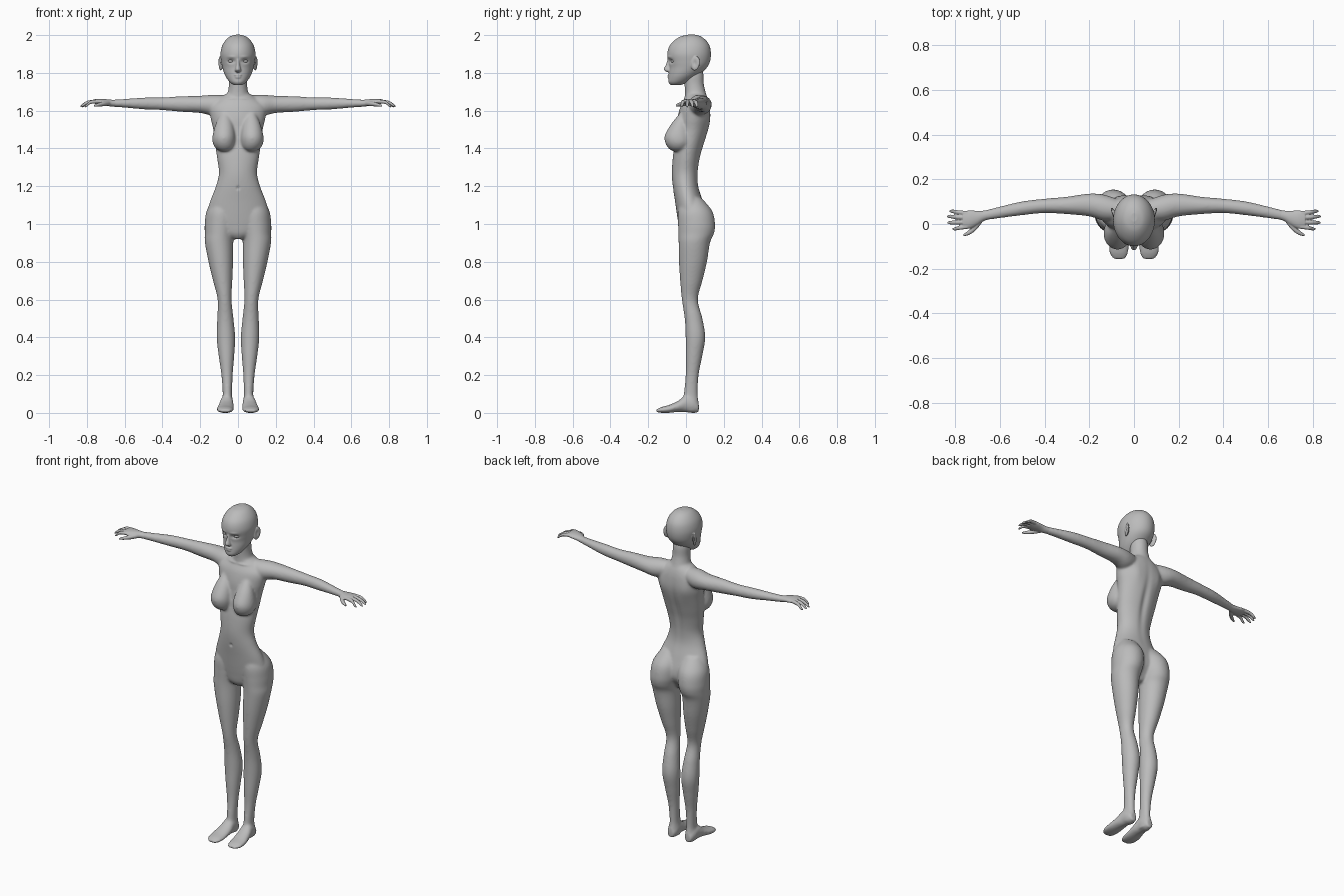
import bpy, bmesh, math
from mathutils import Matrix, Vector, Euler

skin = bpy.data.materials.new("plain_grey")
skin.diffuse_color = (0.5, 0.5, 0.5, 1)


def spline(rows, steps=6):
    """Catmull-Rom resampling of cross-section rows."""
    out = []
    for i in range(len(rows) - 1):
        a, b, c, d = (rows[max(0, min(len(rows) - 1, i + k))] for k in (-1, 0, 1, 2))
        for s in range(steps):
            t = s / steps
            out.append([0.5 * (2 * q + (r - p) * t + (2 * p - 5 * q + 4 * r - w) * t * t
                               + (3 * q - p - 3 * r + w) * t ** 3)
                        for p, q, r, w in zip(a, b, c, d)])
    return out + [list(rows[-1])]


def loft(bm, axis, rows, sides=(1,), n=40):
    """Elliptical sections (position, centre, half width, low, high) along an axis."""
    for side in sides:
        rings = []
        for t, c, r, lo, hi in spline(rows):
            ring = []
            for k in range(n):
                a = 2 * math.pi * k / n
                u = c + r * math.cos(a)
                v = (lo + hi) / 2 + (hi - lo) / 2 * math.sin(a)
                x, y, z = {"x": (t, u, v), "y": (u, t, v), "z": (u, v, t)}[axis]
                ring.append(bm.verts.new((x * side, y, z)))
            rings.append(ring)
        for p, q in zip(rings, rings[1:]):
            for k in range(n):
                bm.faces.new((p[k], p[(k + 1) % n], q[(k + 1) % n], q[k]))
        bm.faces.new(rings[0])
        bm.faces.new(rings[-1])


def ball(bm, centre, radii, rot=(0, 0, 0), sides=(1,)):
    for s in sides:
        m = (Matrix.Diagonal((s, 1, 1, 1)) @ Matrix.Translation(centre)
             @ Euler(rot).to_matrix().to_4x4() @ Matrix.Diagonal((*radii, 1)))
        bmesh.ops.create_uvsphere(bm, u_segments=32, v_segments=20, radius=1, matrix=m)


def finish(name, bm, voxel=0, smooth=0, dents=()):
    """Fuse overlapping volumes into one skin, then press or raise soft spots."""
    bmesh.ops.recalc_face_normals(bm, faces=bm.faces)
    me = bpy.data.meshes.new(name)
    bm.to_mesh(me)
    bm.free()
    ob = bpy.data.objects.new(name, me)
    bpy.context.collection.objects.link(ob)
    if voxel:
        mod = ob.modifiers.new("fuse", "REMESH")
        mod.mode = "VOXEL"
        mod.voxel_size = voxel
        mod = ob.modifiers.new("soften", "SMOOTH")
        mod.factor = 0.5
        mod.iterations = smooth
        bpy.context.view_layer.update()
        dg = bpy.context.evaluated_depsgraph_get()
        me = bpy.data.meshes.new_from_object(ob.evaluated_get(dg))
        ob.modifiers.clear()
        ob.data = me
        me.name = name
    for v in me.vertices:
        move = Vector()
        for c, r, off in dents:
            d = sum(((p - q) / w) ** 2 for p, q, w in
                    zip((abs(v.co.x), v.co.y, v.co.z), c, r))
            if d < 9:
                move += Vector(off) * math.exp(-d)
        if v.co.x < 0:
            move.x = -move.x
        v.co += move
    me.materials.clear()
    me.materials.append(skin)
    me.shade_smooth()
    return ob


BOTH = (1, -1)

# Body: torso, neck, breasts, legs, feet and arms fused
bm = bmesh.new()
loft(bm, "z", [
    (.92, 0, .03, -.01, .06), (.95, 0, .10, -.03, .08), (1.0, 0, .16, -.04, .11),
    (1.05, 0, .165, -.048, .11), (1.12, 0, .148, -.058, .09), (1.2, 0, .117, -.07, .066),
    (1.27, 0, .101, -.075, .064), (1.35, 0, .111, -.07, .076), (1.42, 0, .121, -.06, .096),
    (1.5, 0, .131, -.05, .12), (1.56, 0, .145, -.045, .13), (1.62, 0, .15, -.03, .127),
    (1.66, 0, .11, -.01, .118), (1.69, 0, .06, 0, .105)])
loft(bm, "z", [
    (1.62, 0, .08, 0, .115), (1.67, 0, .068, -.006, .112), (1.70, 0, .054, -.006, .104),
    (1.74, 0, .048, -.008, .095), (1.79, 0, .048, -.012, .093), (1.83, 0, .04, -.01, .085)])
loft(bm, "z", [
    (1.385, .07, .02, -.07, -.01), (1.40, .071, .046, -.092, .01), (1.43, .074, .06, -.110, .03),
    (1.47, .074, .06, -.112, .03), (1.53, .072, .046, -.078, .015),
    (1.59, .07, .02, -.03, .005)], BOTH)
loft(bm, "z", [
    (.01, .056, .028, -.01, .064), (.05, .056, .03, -.02, .068), (.1, .056, .025, -.012, .062),
    (.2, .058, .03, -.002, .067), (.3, .061, .041, -.002, .086), (.4, .064, .049, -.002, .102),
    (.5, .067, .043, -.007, .087), (.6, .071, .037, -.022, .063), (.7, .081, .051, -.031, .087),
    (.8, .091, .065, -.037, .111), (.9, .1, .075, -.039, .127), (.95, .097, .079, -.04, .148),
    (1.0, .092, .084, -.042, .154), (1.07, .086, .08, -.042, .138),
    (1.14, .075, .05, -.02, .08)], BOTH)
loft(bm, "y", [
    (-.157, .066, .026, .004, .018), (-.13, .068, .042, 0, .031), (-.09, .068, .045, 0, .042),
    (-.04, .063, .041, .005, .065), (0, .06, .035, .003, .095), (.04, .058, .032, -.001, .085),
    (.068, .058, .02, .004, .05)], BOTH)
loft(bm, "x", [
    (.05, .06, .04, 1.60, 1.68), (.13, .072, .058, 1.575, 1.684), (.2, .085, .051, 1.588, 1.679),
    (.3, .083, .039, 1.594, 1.676), (.4, .081, .032, 1.603, 1.67), (.5, .07, .031, 1.607, 1.669),
    (.6, .052, .026, 1.616, 1.662), (.67, .038, .022, 1.621, 1.658)], BOTH)
finish("body", bm, .006, 12, [
    ((0, .1, 1.4), (.02, .06, .17), (0, -.010, 0)),      # spine groove
    ((.08, .125, 1.55), (.035, .04, .06), (0, .006, 0)),  # shoulder blades
    ((0, -.07, 1.19), (.007, .02, .009), (0, .008, 0)),   # navel
    ((.035, 0, 1.665), (.035, .03, .006), (0, -.004, 0)),  # collar bones
])

# Hands: palm, four fingers and thumb
bm = bmesh.new()
loft(bm, "x", [
    (.63, .046, .021, 1.621, 1.657), (.67, .037, .023, 1.622, 1.658),
    (.70, .027, .032, 1.627, 1.661), (.735, .02, .041, 1.632, 1.663),
    (.765, .019, .037, 1.638, 1.660)], BOTH)
for y0, y1, tip in ((.048, .057, .825), (.028, .034, .836), (.008, .006, .834), (-.012, -.022, .812)):
    mid = (.75 + tip) / 2
    loft(bm, "x", [
        (.745, y0, .010, 1.639, 1.659), (mid, (y0 + y1) / 2, .0095, 1.635, 1.654),
        (tip - .012, y1, .008, 1.621, 1.637), (tip, y1, .004, 1.616, 1.624)], BOTH, 16)
loft(bm, "x", [
    (.675, .022, .010, 1.628, 1.650), (.705, -.010, .016, 1.624, 1.648),
    (.735, -.036, .012, 1.622, 1.642), (.762, -.050, .005, 1.620, 1.632)], BOTH, 16)
finish("hands", bm, .003, 4)

# Head: skull and jaw, nose, lips and ears
bm = bmesh.new()
loft(bm, "z", [
    (1.735, 0, .022, -.08, -.03), (1.75, 0, .043, -.092, .01), (1.775, 0, .062, -.092, .05),
    (1.80, 0, .074, -.090, .082), (1.83, 0, .083, -.088, .112), (1.86, 0, .089, -.093, .127),
    (1.90, 0, .093, -.099, .132), (1.94, 0, .085, -.089, .126), (1.97, 0, .068, -.064, .108),
    (1.992, 0, .044, -.03, .08), (2.002, 0, .014, .01, .05)], n=64)
loft(bm, "z", [
    (1.803, 0, .010, -.098, -.07), (1.812, 0, .017, -.114, -.07), (1.822, 0, .015, -.118, -.07),
    (1.845, 0, .010, -.106, -.07), (1.88, 0, .009, -.096, -.07)], n=24)
ball(bm, (0, -.088, 1.789), (.021, .010, .006))
ball(bm, (0, -.087, 1.777), (.018, .011, .007))
ball(bm, (.093, .05, 1.85), (.008, .024, .039), (-.2, 0, -.3), BOTH)
finish("head", bm, .0035, 4, [
    ((.037, -.085, 1.862), (.019, .03, .011), (0, .011, 0)),   # eye sockets
    ((.036, -.09, 1.885), (.022, .03, .007), (0, -.003, 0)),   # brow
    ((.104, .045, 1.852), (.010, .011, .018), (-.007, 0, 0)),  # ear hollows
])

# Eyes
bm = bmesh.new()
ball(bm, (.037, -.066, 1.862), (.017, .013, .009), (0, 0, .25), BOTH)
finish("eyes", bm)
